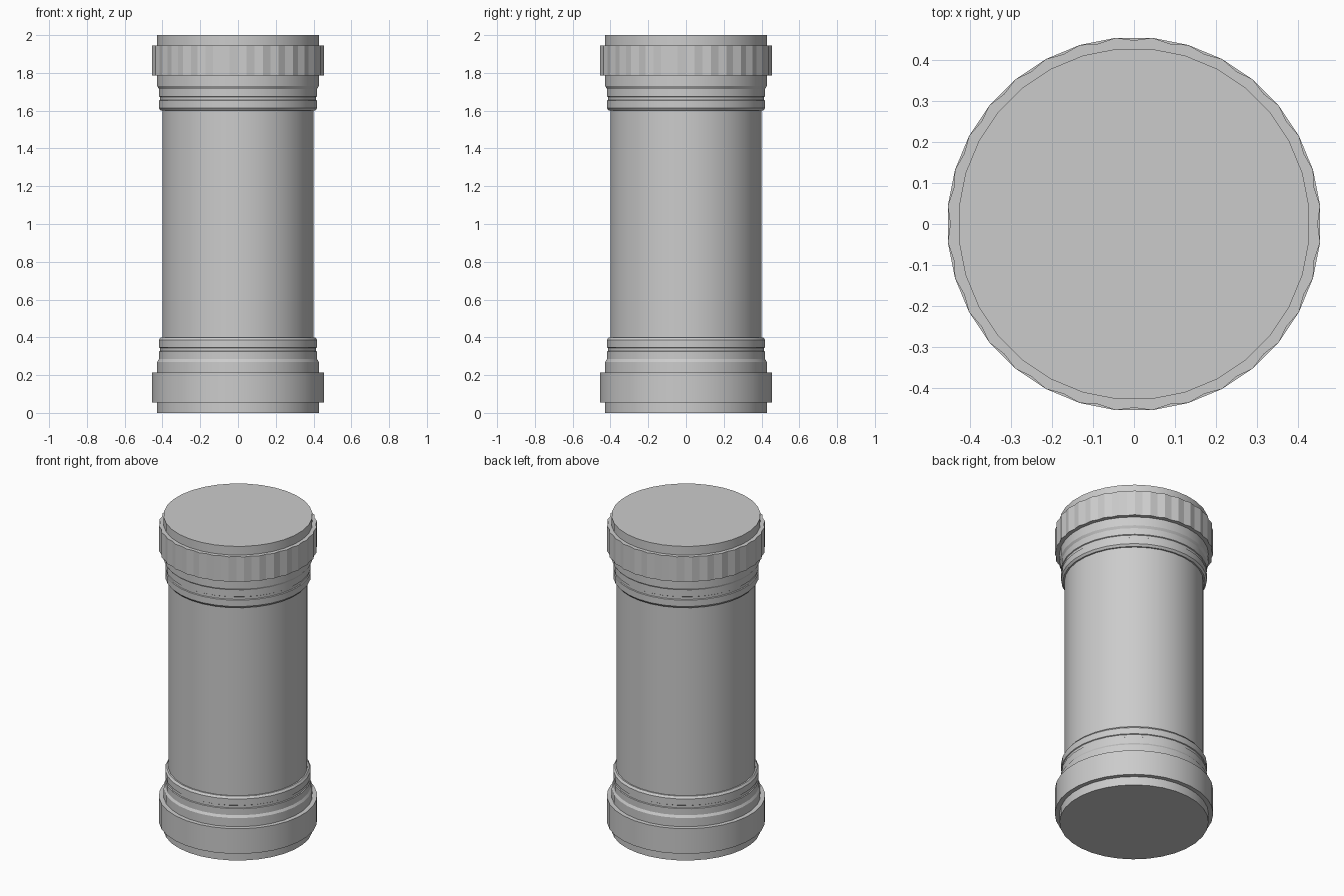
import bpy, bmesh, math

if "Cube" in bpy.data.objects:
    bpy.data.objects.remove(bpy.data.objects["Cube"])

SIDES = 32
HALF_STEP = math.pi / SIDES


def stack(name, rings, smooth=True):
    """Closed solid from rings of (z, radii); radii hold one value per corner."""
    bm = bmesh.new()
    loops = []
    for z, radii in rings:
        n = len(radii)
        loops.append([bm.verts.new((r * math.cos(HALF_STEP + math.tau * i / n),
                                    r * math.sin(HALF_STEP + math.tau * i / n), z))
                      for i, r in enumerate(radii)])
    for a, b in zip(loops, loops[1:]):
        n = len(a)
        for i in range(n):
            bm.faces.new((a[i], a[(i + 1) % n], b[(i + 1) % n], b[i]))
    bm.faces.new(loops[0])
    bm.faces.new(loops[-1])
    bmesh.ops.recalc_face_normals(bm, faces=bm.faces)
    mesh = bpy.data.meshes.new(name)
    bm.to_mesh(mesh)
    bm.free()
    obj = bpy.data.objects.new(name, mesh)
    bpy.context.collection.objects.link(obj)
    if smooth:
        bpy.ops.object.select_all(action='DESELECT')
        obj.select_set(True)
        bpy.context.view_layer.objects.active = obj
        bpy.ops.object.shade_smooth_by_angle(angle=math.radians(25))
    return obj


def lathe(name, profile):
    return stack(name, [(z, [r] * SIDES) for r, z in profile])


# main tube
lathe("tube", [(0.402, 0.38), (0.402, 1.62)])

# stepped end cap with chamfers and a shallow groove
collar = [(0.43, 0.215), (0.43, 0.27), (0.421, 0.284), (0.421, 0.325),
          (0.416, 0.328), (0.416, 0.344), (0.421, 0.347), (0.421, 0.387),
          (0.411, 0.40)]
base = [(0.43, 0.0), (0.43, 0.055), (0.457, 0.055), (0.457, 0.215)] + collar
lathe("bottom_cap", base)

# top cap mirrors the bottom one, without the plain band
top = [(0.43, 0.0)] + collar
lathe("top_cap", [(r, 2 - z) for r, z in top])

# grip ring with fine zigzag ridges
ridges = [0.457, 0.449] * SIDES
stack("grip_ring", [(1.785, ridges), (1.945, ridges)], smooth=False)
